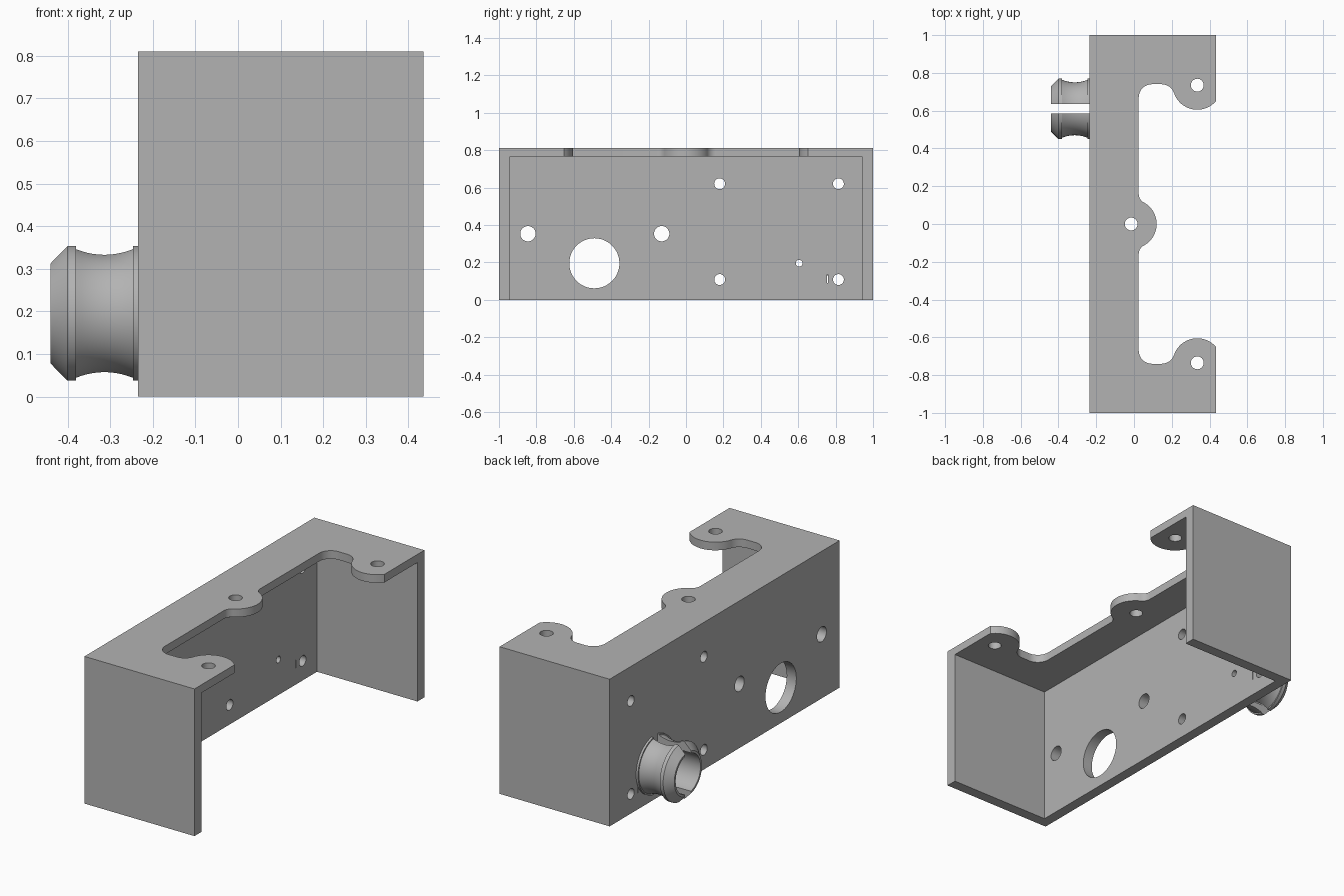
import bpy, bmesh
from math import pi, sin, cos, atan2, sqrt, radians
from mathutils import Matrix, Vector

if "Cube" in bpy.data.objects:
    bpy.data.objects.remove(bpy.data.objects["Cube"], do_unlink=True)

GREY = (0.45, 0.45, 0.45, 1)
mat = bpy.data.materials.new("plain grey")
mat.use_nodes = True
mat.diffuse_color = GREY
mat.node_tree.nodes["Principled BSDF"].inputs["Base Color"].default_value = GREY


def finish(name, bm):
    bmesh.ops.recalc_face_normals(bm, faces=bm.faces)
    mesh = bpy.data.meshes.new(name)
    bm.to_mesh(mesh)
    bm.free()
    mesh.materials.append(mat)
    obj = bpy.data.objects.new(name, mesh)
    bpy.context.collection.objects.link(obj)
    return obj


def add_box(bm, low, high):
    low, high = Vector(low), Vector(high)
    size = Matrix.Diagonal((*(high - low), 1))
    bmesh.ops.create_cube(bm, size=1, matrix=Matrix.Translation((low + high) / 2) @ size)


def add_pin(bm, centre, radius, depth, axis):
    turn = Matrix.Rotation(pi / 2, 4, "Y") if axis == "X" else Matrix()
    bmesh.ops.create_cone(bm, cap_ends=True, segments=48, radius1=radius, radius2=radius,
                          depth=depth, matrix=Matrix.Translation(centre) @ turn)


def cut(obj, bm):
    cutter = finish("cutter", bm)
    cutter.hide_render = True
    mod = obj.modifiers.new("cut", "BOOLEAN")
    mod.operation, mod.solver, mod.object = "DIFFERENCE", "EXACT", cutter
    bpy.ops.object.select_all(action="DESELECT")
    bpy.context.view_layer.objects.active = obj
    obj.select_set(True)
    bpy.ops.object.modifier_apply(modifier=mod.name)
    bpy.data.objects.remove(cutter, do_unlink=True)


def arc(cx, cy, r, start, end, steps=12):
    angles = [start + (end - start) * i / steps for i in range(steps + 1)]
    return [(cx + r * cos(a), cy + r * sin(a)) for a in angles]


def smooth(obj):
    bpy.ops.object.select_all(action="DESELECT")
    bpy.context.view_layer.objects.active = obj
    obj.select_set(True)
    bpy.ops.object.shade_smooth_by_angle(angle=radians(25))


BACK, FRONT, TOP = -0.235, 0.435, 0.81

# Bracket shell: back wall, two end walls and a top plate
bm = bmesh.new()
add_box(bm, (BACK, -1, 0), (FRONT, 1, TOP))
bracket = finish("bracket", bm)
bm = bmesh.new()
add_box(bm, (BACK + 0.058, -0.94, -0.2), (0.7, 0.94, 0.765))
cut(bracket, bm)

# Top plate opening, leaving a middle boss and two rounded corner tabs
EDGE, END, LUG = 0.025, 0.74, 0.13
boss_x, tab_x, tab_y = -0.01, 0.335, 0.735
r1, r2 = 0.05, 0.07
dx = EDGE + r1 - boss_x
dy = sqrt((LUG + r1) ** 2 - dx ** 2)
a1 = atan2(dy, dx)
rise = tab_y - (END - r2)
run = sqrt((LUG + r2) ** 2 - rise ** 2)
a2 = atan2(rise, run)
a3 = 2 * pi - atan2(sqrt(LUG ** 2 - (FRONT - tab_x) ** 2), FRONT - tab_x)
half = arc(boss_x, 0, LUG, 0, a1)
half += arc(EDGE + r1, dy, r1, pi + a1, pi)[1:]
half += arc(EDGE + r2, END - r2, r2, pi, pi / 2)
half += arc(tab_x - run, END - r2, r2, pi / 2, a2)
half += arc(tab_x, tab_y, LUG, pi + a2, a3, 20)[1:]
half.append((0.6, half[-1][1]))
outline = half + [(x, -y) for x, y in reversed(half[1:])]
bm = bmesh.new()
face = bm.faces.new([bm.verts.new((x, y, 0.7)) for x, y in outline])
sweep = bmesh.ops.extrude_face_region(bm, geom=[face])
bmesh.ops.translate(bm, vec=(0, 0, 0.2),
                    verts=[v for v in sweep["geom"] if isinstance(v, bmesh.types.BMVert)])
cut(bracket, bm)

# Screw holes in the top plate, holes and a small slit in the back wall
bm = bmesh.new()
for x, y in ((tab_x, tab_y), (tab_x, -tab_y), (-0.015, 0)):
    add_pin(bm, (x, y, 0.79), 0.034, 0.1, "Z")
wall_holes = [(y, z, 0.029) for y in (0.18, 0.815) for z in (0.108, 0.62)]
wall_holes += [(-0.13, 0.353, 0.041), (-0.845, 0.353, 0.041),
               (-0.49, 0.195, 0.134), (0.605, 0.195, 0.018)]
for y, z, r in wall_holes:
    add_pin(bm, (-0.2, y, z), r, 0.2, "X")
add_box(bm, (-0.3, 0.753, 0.09), (-0.1, 0.758, 0.135))
cut(bracket, bm)
smooth(bracket)

# Hollow round clip on the back: flange, waisted neck, rim and tapered nose
neck = [(-0.247 - 0.133 * t / 10, 0.14 + 0.013 * (t / 5 - 1) ** 2) for t in range(11)]
profile = [(BACK, 0.11), (BACK, 0.16), (-0.247, 0.16)] + neck
profile += [(-0.38, 0.16), (-0.4, 0.16), (-0.44, 0.12), (-0.44, 0.108)]
bm = bmesh.new()
ring = [bm.verts.new((x, 0, r)) for x, r in profile]
edges = [bm.edges.new((a, b)) for a, b in zip(ring, ring[1:] + ring[:1])]
bmesh.ops.spin(bm, geom=ring + edges, cent=(0, 0, 0), axis=(1, 0, 0),
               angle=2 * pi, steps=64, use_merge=True)
bmesh.ops.remove_doubles(bm, verts=bm.verts, dist=0.0001)
bmesh.ops.translate(bm, vec=(0, 0.61, 0.195), verts=bm.verts)
clip = finish("round_clip", bm)

# Slot that splits the clip into two halves
bm = bmesh.new()
add_box(bm, (-0.5, 0.585, 0), (-0.2, 0.635, 0.4))
cut(clip, bm)
smooth(clip)
